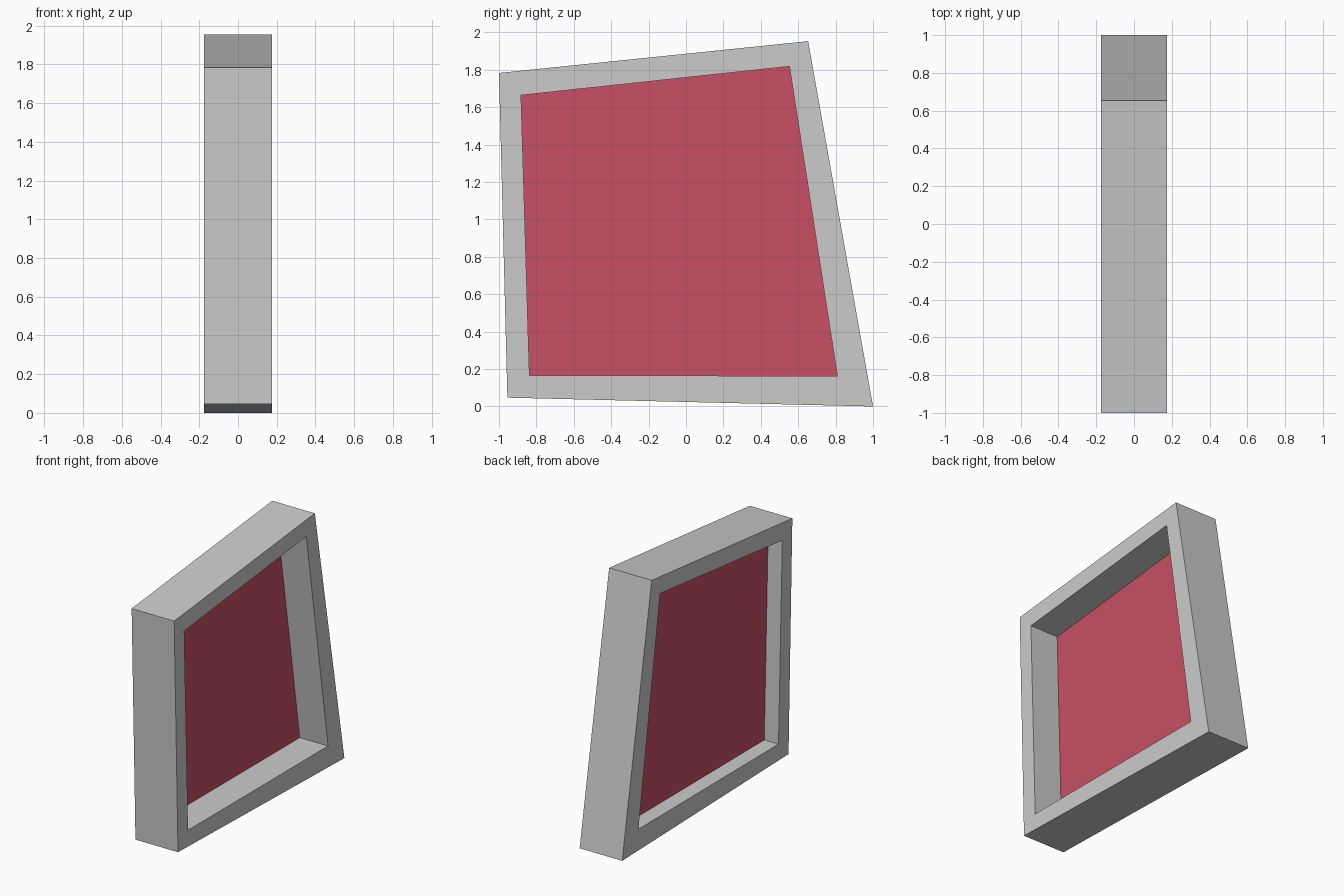
import bpy, bmesh

if "Cube" in bpy.data.objects:
    bpy.data.objects.remove(bpy.data.objects["Cube"])

HALF = 0.175      # half the frame depth along x
PANE_X = -0.058   # pane sits one third of the way in from the left side

# Crooked outlines as (y, z), running round the opening
outer = [(-0.955, 0.047), (1.0, 0.0), (0.653, 1.953), (-1.0, 1.783)]
inner = [(-0.837, 0.166), (0.809, 0.163), (0.553, 1.818), (-0.882, 1.664)]


def finish(name, bm, color=None):
    bmesh.ops.recalc_face_normals(bm, faces=bm.faces)
    mesh = bpy.data.meshes.new(name)
    bm.to_mesh(mesh)
    bm.free()
    obj = bpy.data.objects.new(name, mesh)
    bpy.context.collection.objects.link(obj)
    if color:
        mat = bpy.data.materials.new(name + "_material")
        mat.diffuse_color = color
        mat.use_nodes = True
        mat.node_tree.nodes["Principled BSDF"].inputs["Base Color"].default_value = mat.diffuse_color
        mesh.materials.append(mat)
    return obj


def ring(bm, outline, x):
    return [bm.verts.new((x, y, z)) for y, z in outline]


# Frame: four loops bridged into a closed square-section ring
bm = bmesh.new()
loops = [ring(bm, outer, -HALF), ring(bm, outer, HALF),
         ring(bm, inner, HALF), ring(bm, inner, -HALF)]
for k in range(4):
    a, b = loops[k], loops[(k + 1) % 4]
    for i in range(4):
        j = (i + 1) % 4
        bm.faces.new((a[i], a[j], b[j], b[i]))
finish("window_frame", bm)

# Pane: a single flat sheet filling the opening
bm = bmesh.new()
bm.faces.new(ring(bm, inner, PANE_X))
finish("window_pane", bm, (0.58, 0.08, 0.13, 1.0))
